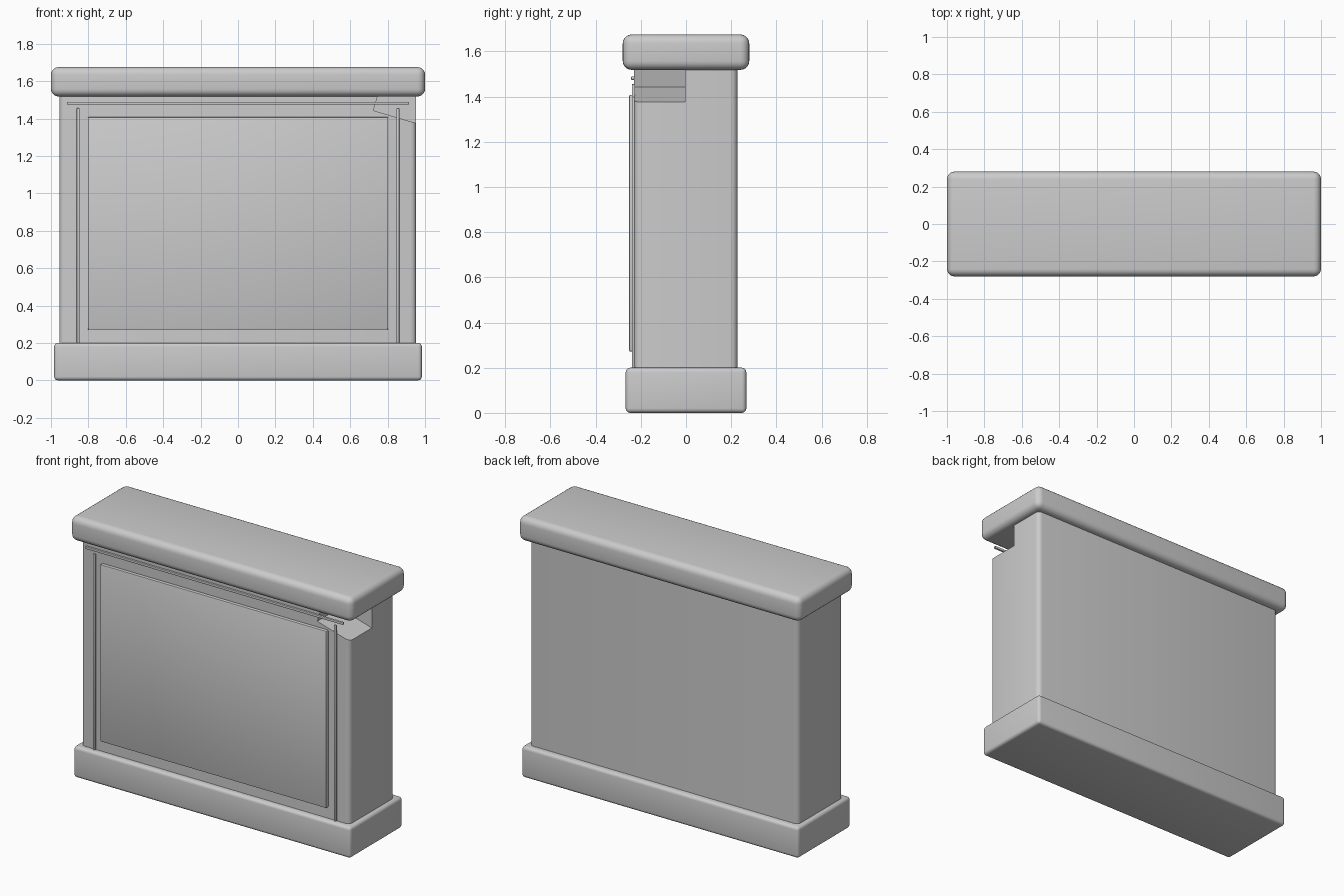
import bpy, bmesh, math
from mathutils import Matrix, Vector

if "Cube" in bpy.data.objects:
    bpy.data.objects.remove(bpy.data.objects["Cube"])


def box(name, x, y, z, bevel=0.0, segments=4, vertical_only=False):
    """Axis-aligned box from (min, max) ranges with rounded edges."""
    bm = bmesh.new()
    bmesh.ops.create_cube(bm, size=1)
    for v in bm.verts:
        v.co = Vector([(r[0] + r[1]) / 2 + c * (r[1] - r[0]) for c, r in zip(v.co, (x, y, z))])
    if bevel:
        edges = [e for e in bm.edges if not vertical_only
                 or abs(e.verts[0].co.z - e.verts[1].co.z) > 1e-4]
        bmesh.ops.bevel(bm, geom=edges, offset=bevel, segments=segments,
                        profile=0.5, affect='EDGES')
    mesh = bpy.data.meshes.new(name)
    bm.to_mesh(mesh)
    bm.free()
    ob = bpy.data.objects.new(name, mesh)
    bpy.context.collection.objects.link(ob)
    return ob


def activate(ob):
    bpy.ops.object.select_all(action='DESELECT')
    ob.select_set(True)
    bpy.context.view_layer.objects.active = ob


parts = []

# Base slab and thick rounded top slab
parts.append(box("base", (-0.983, 0.983), (-0.267, 0.267), (0, 0.2), 0.02))
parts.append(box("top_slab", (-1, 1), (-0.28, 0.28), (1.518, 1.675), 0.04, 5))

# Main body with rounded upright edges
body = box("body", (-0.955, 0.953), (-0.23, 0.228), (0.18, 1.53), 0.03, 4, True)
parts.append(body)

# Tilted notch broken out of the front right upper corner
cutter = box("notch_cutter", (0, 0.5), (-0.5, -0.005), (0, 0.5))
cutter.data.transform(Matrix.Translation((0.724, 0, 1.443))
                      @ Matrix.Rotation(math.radians(16.5), 4, 'Y'))
cutter.hide_render = True
mod = body.modifiers.new("notch", 'BOOLEAN')
mod.operation = 'DIFFERENCE'
mod.solver = 'EXACT'
mod.object = cutter
activate(body)
bpy.ops.object.modifier_apply(modifier="notch")
bpy.data.objects.remove(cutter, do_unlink=True)

# Raised front panel
parts.append(box("front_panel", (-0.803, 0.803), (-0.252, -0.225), (0.271, 1.408), 0.007, 2))

# Thin trim strips: two uprights and a crosspiece
for side, label in ((-1, "left"), (1, "right")):
    cx = side * 0.855
    parts.append(box("trim_" + label, (cx - 0.008, cx + 0.008),
                     (-0.24, -0.225), (0.19, 1.455), 0.003, 2))
parts.append(box("trim_top", (-0.915, 0.915), (-0.243, -0.228), (1.474, 1.489), 0.003, 2))

for ob in parts:
    activate(ob)
    bpy.ops.object.shade_smooth_by_angle(angle=math.radians(30))
